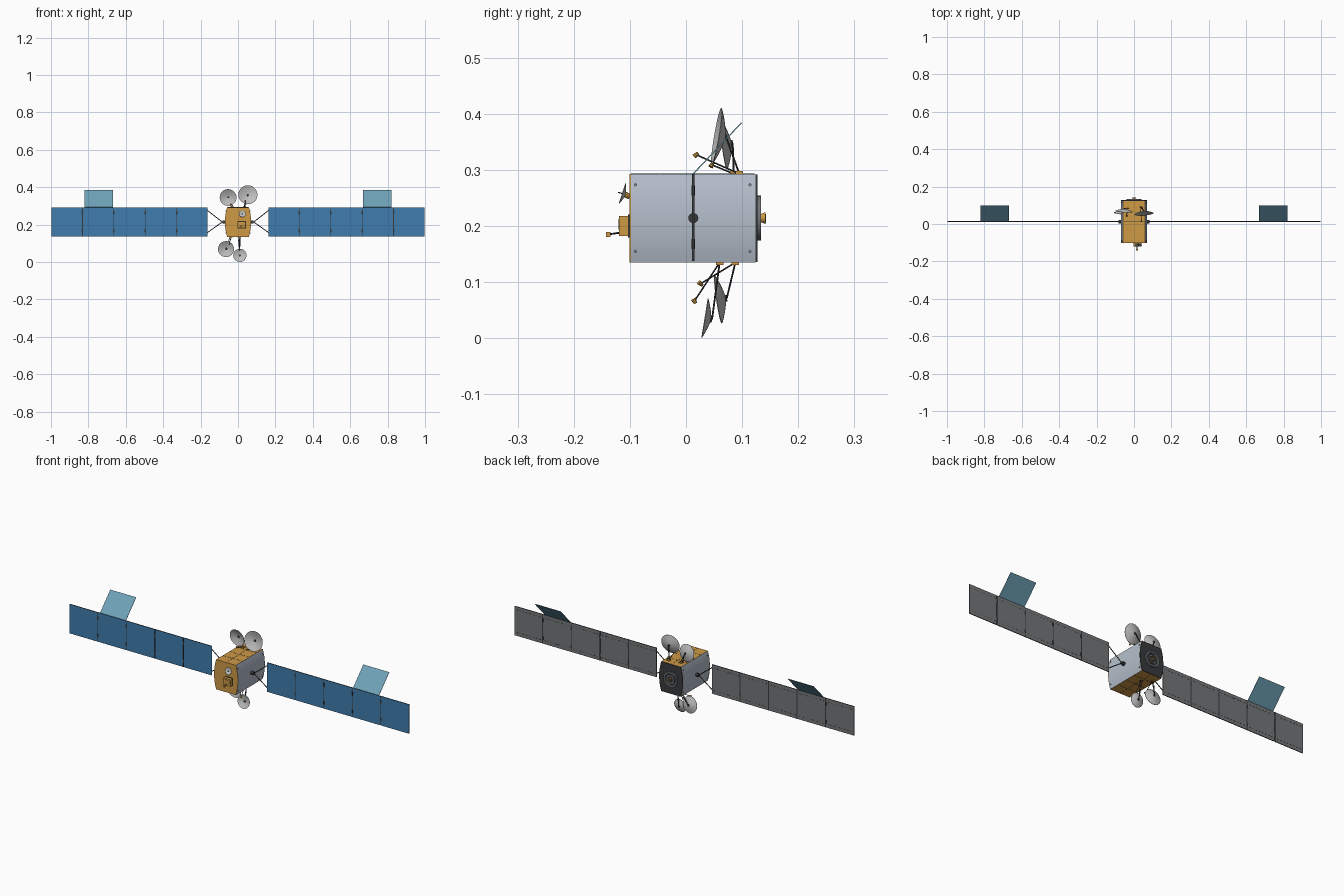
import bpy, bmesh, math
from mathutils import Vector, Matrix

cube = bpy.data.objects.get("Cube")
if cube:
    bpy.data.objects.remove(cube, do_unlink=True)


def material(name, *rgb):
    m = bpy.data.materials.new(name)
    m.use_nodes = True
    m.diffuse_color = (*rgb, 1)
    m.node_tree.nodes["Principled BSDF"].inputs["Base Color"].default_value = (*rgb, 1)
    return m


GOLD = material("gold foil", .62, .32, .06)
SILVER = material("silver panel", .46, .52, .6)
BLUE = material("solar blue", .05, .2, .42)
PALE = material("pale blue flap", .16, .36, .48)
GREY = material("backing grey", .17, .18, .19)
DARK = material("dark metal", .04, .042, .046)
WHITE = material("dish grey", .52, .52, .52)


def finish(name, bm, mats, rule=None, smooth=False):
    """Turn a bmesh into an object, colouring faces by rule(face)."""
    bmesh.ops.recalc_face_normals(bm, faces=bm.faces)
    if rule:
        for f in bm.faces:
            f.material_index = rule(f)
    mesh = bpy.data.meshes.new(name)
    bm.to_mesh(mesh)
    bm.free()
    ob = bpy.data.objects.new(name, mesh)
    bpy.context.collection.objects.link(ob)
    for m in mats:
        mesh.materials.append(m)
    if smooth:
        bpy.ops.object.select_all(action='DESELECT')
        bpy.context.view_layer.objects.active = ob
        ob.select_set(True)
        bpy.ops.object.shade_smooth_by_angle(angle=math.radians(35))
    return ob


def box(name, centre, size, *mats, rule=None, tilt=0):
    bm = bmesh.new()
    bmesh.ops.create_cube(bm, size=1)
    bmesh.ops.scale(bm, vec=size, verts=bm.verts)
    if tilt:
        bmesh.ops.rotate(bm, matrix=Matrix.Rotation(tilt, 3, 'X'), verts=bm.verts)
    bmesh.ops.translate(bm, vec=centre, verts=bm.verts)
    return finish(name, bm, mats, rule)


def rod(name, a, b, r1, mat, r2=None, sides=10):
    """Cylinder or cone from a to b."""
    a, b = Vector(a), Vector(b)
    bm = bmesh.new()
    bmesh.ops.create_cone(bm, cap_ends=True, segments=sides, radius1=r1,
                          radius2=r1 if r2 is None else r2, depth=(b - a).length)
    turn = (b - a).to_track_quat('Z', 'Y').to_matrix().to_4x4()
    bm.transform(Matrix.Translation((a + b) / 2) @ turn)
    return finish(name, bm, [mat], smooth=sides > 8)


def lathe(name, profile, centre, facing, mat, sides=32):
    """Spin a (radius, height) profile around the facing direction."""
    bm = bmesh.new()
    vs = [bm.verts.new((r, 0, h)) for r, h in profile]
    es = [bm.edges.new(p) for p in zip(vs, vs[1:])]
    bmesh.ops.spin(bm, geom=vs + es, cent=(0, 0, 0), axis=(0, 0, 1),
                   angle=math.tau, steps=sides)
    bmesh.ops.remove_doubles(bm, verts=bm.verts, dist=1e-5)
    turn = Vector(facing).to_track_quat('Z', 'Y').to_matrix().to_4x4()
    bm.transform(Matrix.Translation(centre) @ turn)
    return finish(name, bm, [mat], smooth=True)


def dish(name, centre, r, facing):
    """Shallow thin bowl whose rim is centred on the given point."""
    d, t = r * .3, .0012
    steps = [i / 6 for i in range(7)]
    inner = [(r * s, d * (s ** 1.5 - 1)) for s in steps]
    outer = [(x, h - t) for x, h in reversed(inner)]
    lathe(name, inner + outer, centre, facing, WHITE)
    return Vector(centre) - Vector(facing).normalized() * d


# ---- Body: prism with gently bowed silver sides ----
LOW, HIGH, FRONT, REAR = .135, .293, -.098, .124
MID, HALF = (LOW + HIGH) / 2, (HIGH - LOW) / 2


def bowed(name, y0, y1, mats, rule=None, grow=0):
    bm = bmesh.new()
    ts = [-1 + i / 6 for i in range(13)]
    side = [(.058 + grow + .012 * (1 - t * t), MID + t * (HALF + grow)) for t in ts]
    ring = side + [(-x, z) for x, z in reversed(side)]
    face = bm.faces.new([bm.verts.new((x, y0, z)) for x, z in ring])
    new = bmesh.ops.extrude_face_region(bm, geom=[face])["geom"]
    bmesh.ops.translate(bm, vec=(0, y1 - y0, 0),
                        verts=[v for v in new if isinstance(v, bmesh.types.BMVert)])
    return finish(name, bm, mats, rule, smooth=True)


bowed("body", FRONT, REAR, [GOLD, SILVER], lambda f: int(abs(f.normal.x) > .7))
bowed("front_plate", -.101, FRONT, [GOLD])
bowed("rear_plate", REAR, .127, [DARK], grow=-.001)

# Foil seams on top and bottom
for label, z in (("top", HIGH), ("bottom", LOW)):
    for y in (-.045, .012, .07):
        box(label + "_cross_seam", (0, y, z), (.114, .0012, .001), DARK)
    box(label + "_long_seam", (0, .012, z), (.0012, .22, .001), DARK)

# ---- Wings, mirrored left and right ----
WING_Y, PANEL, START = .013, .168, .16
BOTTOM, TOP = .138, .293
WZ, WH = (BOTTOM + TOP) / 2, TOP - BOTTOM


def panel_colour(f):
    return 0 if f.normal.y < -.5 else 1 if f.normal.y > .5 else 2


for s, label in ((1, "left_"), (-1, "right_")):
    # Drive hub and yoke
    hub = (s * .084, WING_Y, MID)
    rod(label + "hub", (s * .064, WING_Y, MID), hub, .009, DARK, sides=20)
    for z in (.158, .276):
        rod(label + "yoke_arm", hub, (s * (START + .003), WING_Y, z), .0022, DARK)
    # Side panel fasteners
    for y in (-.09, .114):
        for z in (.155, .273):
            rod(label + "fastener", (s * .058, y, z), (s * .0655, y, z), .003, GREY)
    for i in range(5):
        x = s * (START + PANEL * (i + .5))
        box(label + "solar_panel", (x, WING_Y, WZ), (PANEL - .004, .004, WH),
            BLUE, GREY, DARK, rule=panel_colour)
        # Dashed wiring on the panel backs
        for z in (BOTTOM + .018, TOP - .018):
            for k in range(8):
                box(label + "wiring_dash", (x + (k - 3.5) * .0195, WING_Y + .002, z),
                    (.011, .001, .0018), DARK)
        # Hinges between panels
        if i:
            hx = s * (START + PANEL * i)
            box(label + "hinge_strip", (hx, WING_Y + .001, WZ), (.005, .003, WH), DARK)
            for z in (BOTTOM + .03, TOP - .03):
                box(label + "hinge", (hx, WING_Y, z), (.007, .006, .018), DARK)
    # Tilted flap above the fourth panel
    rise, run = .091, .086
    box(label + "flap", (s * .744, WING_Y + run / 2, TOP + rise / 2),
        (.152, .002, math.hypot(rise, run)), PALE, tilt=-math.atan2(run, rise))

# ---- Reflector dishes with struts and feeds ----
# name, rim centre, radius, facing, mount, feed
DISHES = (
    ("upper_left", (.053, .054, .36), .051, (.08, -1, .17), (.035, .095, HIGH), (.04, .018, .327)),
    ("upper_right", (-.053, .067, .345), .045, (-.08, -1, -.13), (-.03, .085, HIGH), (-.04, .046, .309)),
    ("lower_right", (-.064, .057, .069), .043, (-.08, -1, -.15), (-.038, .088, LOW), (-.045, .026, .097)),
    ("lower_left", (.01, .033, .036), .0355, (0, -1, .16), (.006, .06, LOW), (.008, .015, .066)),
)
for name, centre, r, facing, mount, feed in DISHES:
    apex = dish(name + "_dish", centre, r, facing)
    box(name + "_mount", mount, (.018, .013, .01), GOLD)
    back = apex - Vector(facing).normalized() * .003
    rod(name + "_dish_socket", apex + (apex - back), back, .006, DARK)
    for dx in (-.005, .005):
        rod(name + "_strut", Vector(mount) + Vector((dx, 0, 0)), back, .0016, DARK)
    rod(name + "_feed_boom", mount, feed, .0014, DARK)
    aim = (Vector(centre) - Vector(feed)).normalized() * .0045
    rod(name + "_feed", Vector(feed) - aim, Vector(feed) + aim, .0045, GOLD, .003, 8)

# ---- Front equipment ----
apex = dish("front_dish", (.023, -.114, .258), .0185, (0, -1, .32))
rod("front_dish_support", (.023, -.1, .252), apex, .005, GOLD)
rod("front_dish_feed", apex, (.023, -.121, .26), .001, DARK)
box("sensor_base", (.019, -.102, .2), (.046, .003, .041), DARK)
box("sensor_box", (.019, -.11, .2), (.042, .019, .036), GOLD)
box("sensor_window", (.019, -.1195, .203), (.028, .001, .018), DARK)
box("sensor_cover", (.019, -.1202, .203), (.025, .001, .015), GOLD)
rod("probe_arm", (.016, -.118, .188), (.016, -.138, .185), .0016, DARK)
box("probe_tip", (.016, -.1385, .185), (.009, .008, .009), GOLD)

# ---- Rear engine ----
AXIS = (0, .127, .214)
lathe("engine_ring", [(.03, 0), (.04, 0), (.04, .007), (.031, .007), (.03, 0)], AXIS, (0, 1, 0), GREY)
lathe("inner_ring", [(.016, 0), (.022, 0), (.022, .005), (.016, .005), (.016, 0)], AXIS, (0, 1, 0), GREY)
rod("engine_nozzle", AXIS, (0, .142, .214), .005, GOLD, .0105, 20)
rod("nozzle_throat", (0, .1415, .214), (0, .1424, .214), .0075, DARK, sides=20)
